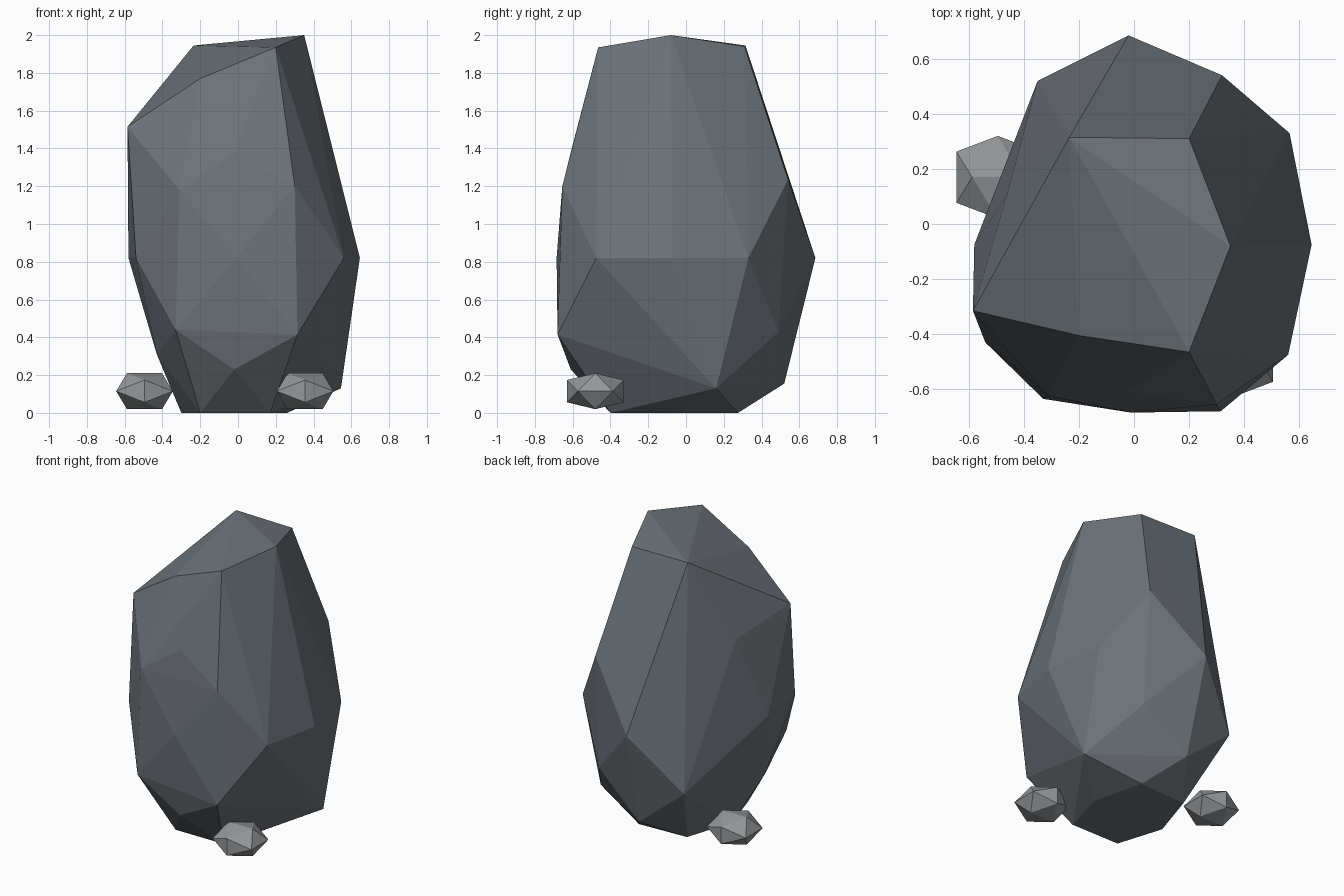
import bpy, bmesh
from mathutils import Vector

if "Cube" in bpy.data.objects:
    bpy.data.objects.remove(bpy.data.objects["Cube"])


def material(name, rgb):
    mat = bpy.data.materials.new(name)
    mat.diffuse_color = (*rgb, 1)
    mat.use_nodes = True
    mat.node_tree.nodes["Principled BSDF"].inputs["Base Color"].default_value = mat.diffuse_color
    return mat


def hull_object(name, points, mat):
    """Faceted stone: convex hull of a handful of corner points."""
    bm = bmesh.new()
    for p in points:
        bm.verts.new(p)
    res = bmesh.ops.convex_hull(bm, input=bm.verts)
    loose = {v for v in res["geom_interior"] + res["geom_unused"]
             if isinstance(v, bmesh.types.BMVert) and v.is_valid}
    bmesh.ops.delete(bm, geom=list(loose), context='VERTS')
    bmesh.ops.recalc_face_normals(bm, faces=bm.faces)
    mesh = bpy.data.meshes.new(name)
    bm.to_mesh(mesh)
    bm.free()
    mesh.materials.append(mat)
    obj = bpy.data.objects.new(name, mesh)
    bpy.context.collection.objects.link(obj)
    return obj


dark_stone = material("dark_stone", (0.15, 0.17, 0.19))
light_stone = material("light_stone", (0.30, 0.31, 0.32))

# Standing boulder: corners grouped by level
crown = [(0.35, -0.08, 2.0), (0.2, 0.31, 1.94), (-0.235, 0.315, 1.945),
         (0.2, -0.465, 1.935), (-0.2, -0.405, 1.77), (-0.585, -0.315, 1.515)]
shoulder = [(-0.02, -0.61, 1.38), (0.3, -0.655, 1.2), (-0.31, -0.625, 1.18),
            (0.32, 0.54, 1.235), (-0.46, 0.11, 1.39)]
waist = [(x, y, 0.82) for x, y in (
    (0.645, -0.075), (0.565, 0.33), (-0.02, 0.685), (-0.58, -0.075),
    (-0.54, -0.43), (-0.01, -0.685), (0.56, -0.475))]
skirt = [(0.315, -0.68, 0.415), (-0.33, -0.635, 0.44), (-0.35, 0.52, 0.44),
         (0.33, 0.49, 0.43), (-0.43, -0.26, 0.31), (-0.02, -0.61, 0.23),
         (0.0, 0.52, 0.155), (0.545, 0.16, 0.13)]
base = [(x, y, 0) for x, y in (
    (-0.3, -0.08), (-0.19, 0.26), (0.17, 0.275), (0.26, -0.08),
    (0.17, -0.4), (-0.2, -0.4))]
hull_object("boulder", crown + shoulder + waist + skirt + base, dark_stone)

# Two small pebbles: squashed icosahedra
A, B, FLAT = 0.093, 0.15, 0.635
signs = [(s, t) for s in (-1, 1) for t in (-1, 1)]
ico = [Vector(p) for s, t in signs for p in (
    (s * B, t * A, 0), (0, s * B, t * A * FLAT), (s * A, 0, t * B * FLAT))]
for name, centre in (("pebble_left", (-0.495, 0.17, 0.115)),
                     ("pebble_right", (0.355, -0.48, 0.115))):
    hull_object(name, [Vector(centre) + p for p in ico], light_stone)
